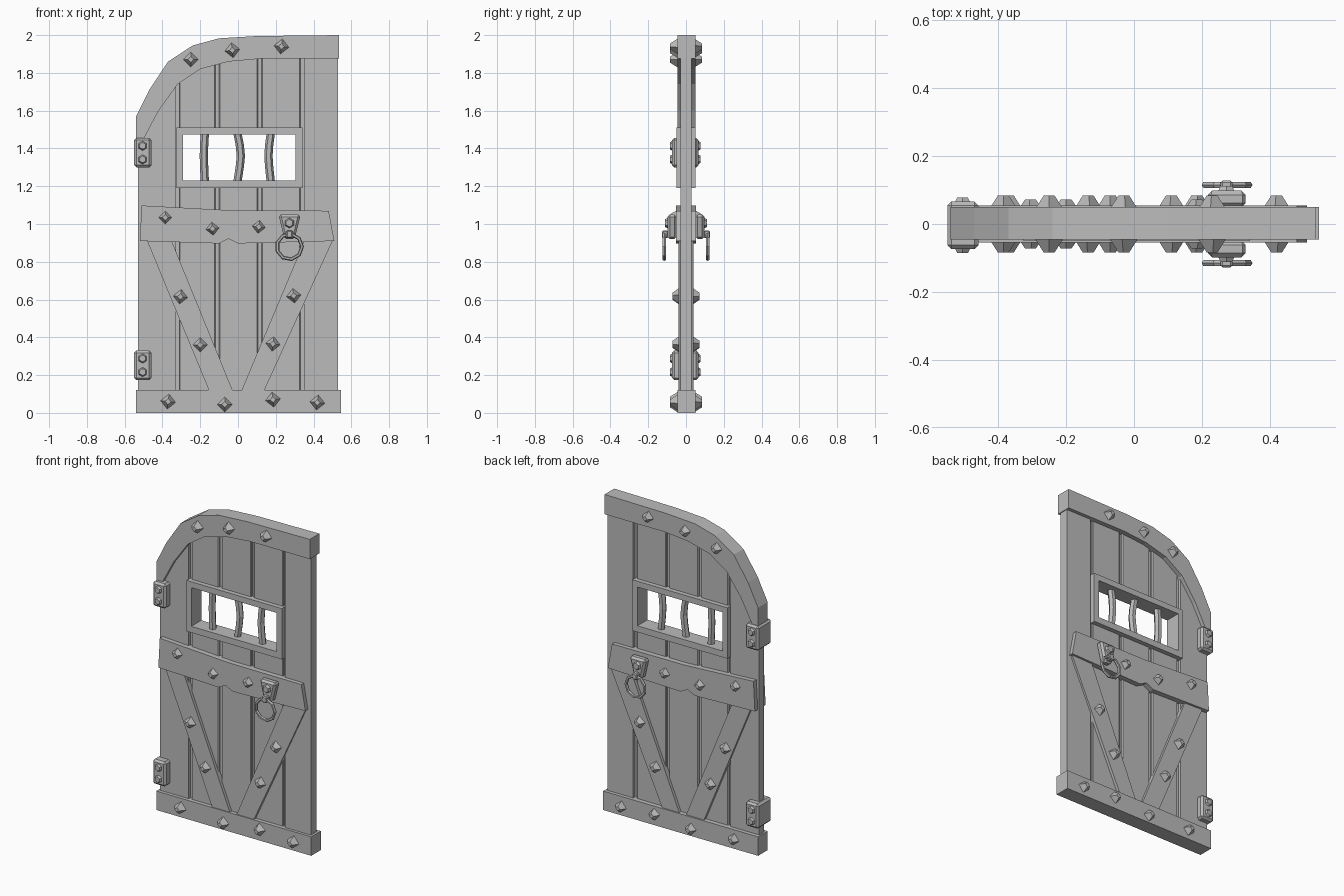
import bpy, bmesh, math
from mathutils import Matrix, Vector

if "Cube" in bpy.data.objects:
    bpy.data.objects.remove(bpy.data.objects["Cube"], do_unlink=True)

GREY = (0.5, 0.5, 0.5, 1)
mat = bpy.data.materials.new("plain grey")
mat.use_nodes = True
mat.diffuse_color = GREY
mat.node_tree.nodes["Principled BSDF"].inputs["Base Color"].default_value = GREY


def finish(name, bm, bevel=0):
    bmesh.ops.recalc_face_normals(bm, faces=bm.faces)
    me = bpy.data.meshes.new(name)
    bm.to_mesh(me)
    bm.free()
    me.materials.append(mat)
    ob = bpy.data.objects.new(name, me)
    bpy.context.collection.objects.link(ob)
    if bevel:
        mod = ob.modifiers.new("chamfer", "BEVEL")
        mod.width, mod.segments = bevel, 1
    return ob


def slab(name, outline, y0, y1, bevel=0):
    """Extrude an x-z outline from y0 to y1."""
    bm = bmesh.new()
    face = bm.faces.new([bm.verts.new((x, y0, z)) for x, z in outline])
    new = bmesh.ops.extrude_face_region(bm, geom=[face])["geom"]
    verts = [v for v in new if isinstance(v, bmesh.types.BMVert)]
    bmesh.ops.translate(bm, verts=verts, vec=(0, y1 - y0, 0))
    return finish(name, bm, bevel)


def box(name, x0, x1, z0, z1, y0, y1, bevel=0):
    return slab(name, [(x0, z0), (x1, z0), (x1, z1), (x0, z1)], y0, y1, bevel)


def cone(name, x, z, y0, y1, r0, r1, sides, turn=0):
    """Tapered prism standing out along y, from y0 to y1."""
    bm = bmesh.new()
    bmesh.ops.create_cone(bm, cap_ends=True, segments=sides, radius1=r0, radius2=r1, depth=abs(y1 - y0))
    aim = Matrix.Rotation(math.pi / 2 * (1 if y1 < y0 else -1), 4, 'X')
    place = Matrix.Translation((x, (y0 + y1) / 2, z))
    bmesh.ops.transform(bm, matrix=place @ aim @ Matrix.Rotation(turn, 4, 'Z'), verts=bm.verts)
    return finish(name, bm)


# Planks, the middle ones split around the window
slab("left_plank", [(-.53, .02), (-.328, .02), (-.328, 1.84), (-.4, 1.77), (-.53, 1.53)], -.025, .025)
box("right_plank", .35, .53, .02, 1.95, -.028, .028)
seams = [-.32, -.11, .115, .34]
tops = [1.78, 1.89, 1.93, 1.95]
for i in range(3):
    a, b = seams[i] + .009, seams[i + 1] - .009
    box("lower_plank", a, b, .02, 1.21, -.021, .021, .005)
    slab("upper_plank", [(a, 1.49), (b, 1.49), (b, tops[i + 1]), (a, tops[i])], -.021, .021, .005)
for x, top in zip(seams, tops):
    box("lower_seam", x - .015, x + .015, .02, 1.21, -.008, .008)
    box("upper_seam", x - .015, x + .015, 1.49, top, -.008, .008)
for x in (seams[0], seams[3]):
    box("window_seam", x - .012, x + .012, 1.2, 1.5, -.008, .008)

# Arched top and bottom rail
slab("top_arch", [(-.54, 1.44), (-.505, 1.44), (-.42, 1.6), (-.32, 1.74), (-.2, 1.82), (-.05, 1.86),
                  (.12, 1.875), (.535, 1.875), (.535, 2), (.1, 1.995), (-.1, 1.983), (-.24, 1.945),
                  (-.37, 1.86), (-.47, 1.71), (-.54, 1.57)], -.046, .05)
box("bottom_rail", -.54, .545, 0, .12, -.046, .05)

# Crossbar with a nick in its lower edge, and the two braces
slab("crossbar", [(-.52, .91), (-.1, .897), (-.05, .922), (0, .897), (.51, .91), (.48, 1.07),
                  (-.03, 1.072), (-.51, 1.098)], -.054, .054)
slab("left_brace", [(-.15, .11), (-.025, .11), (-.355, .92), (-.485, .92)], -.04, .04)
slab("right_brace", [(.015, .11), (.135, .11), (.505, .92), (.355, .92)], -.04, .04)

# Window frame and bent bars
for z0, z1 in ((1.19, 1.23), (1.475, 1.512)):
    box("window_rail", -.325, .342, z0, z1, -.05, .05)
for x0, x1 in ((-.325, -.292), (.305, .342)):
    box("window_stile", x0, x1, 1.23, 1.475, -.05, .05)
for x, bend in ((-.175, -.006), (-.005, .02), (.175, -.014)):
    bm = bmesh.new()
    rings = []
    for z, off in ((1.21, 0), (1.3, bend * .7), (1.36, bend), (1.42, bend * .7), (1.49, 0)):
        rings.append([bm.verts.new((x + off + .022 * math.cos(k * math.pi / 3), .022 * math.sin(k * math.pi / 3), z))
                      for k in range(6)])
    for low, high in zip(rings, rings[1:]):
        for k in range(6):
            n = (k + 1) % 6
            bm.faces.new((low[k], low[n], high[n], high[k]))
    finish("window_bar", bm)

# Hinges with hexagonal bolts
for z in (.252, 1.378):
    box("hinge", -.55, -.458, z - .078, z + .078, -.074, .066, .012)
    for dz in (-.036, .036):
        for s, face in ((-1, -.074), (1, .066)):
            cone("hinge_bolt", -.505, z + dz, face, face + s * .012, .025, .018, 6)

# Pyramid studs on both sides: position, surface depth, turn
rail_studs = [(-.37, .06), (-.07, .045), (.185, .07), (.42, .055),
              (-.25, 1.87), (-.03, 1.92), (.23, 1.94),
              (-.385, 1.035), (-.135, .975), (.11, .985)]
brace_studs = [(-.305, .615), (-.2, .36), (.295, .62), (.185, .365)]
for studs, base, tip in ((rail_studs, .046, .084), (brace_studs, .038, .072)):
    for i, (x, z) in enumerate(studs):
        for s in (-1, 1):
            cone("stud", x, z, s * base, s * tip, .04, .016, 4, .12 * (i % 3 - 1))

# Handle plate, bolt and ring on both sides
for s in (-1, 1):
    slab("handle_plate", [(.245, .92), (.3, .92), (.332, 1.05), (.215, 1.05)], s * .05, s * .098, .012)
    cone("handle_bolt", .272, 1.005, s * .098, s * .112, .027, .02, 6)
    box("handle_loop", .255, .29, .925, .965, s * .095, s * .128, .006)
    bpy.ops.mesh.primitive_torus_add(major_segments=9, minor_segments=6, major_radius=.067, minor_radius=.01,
                                     location=(.272, s * .115, .88), rotation=(math.pi / 2, 0, 0))
    ring = bpy.context.object
    ring.name = "handle_ring"
    ring.data.materials.append(mat)
